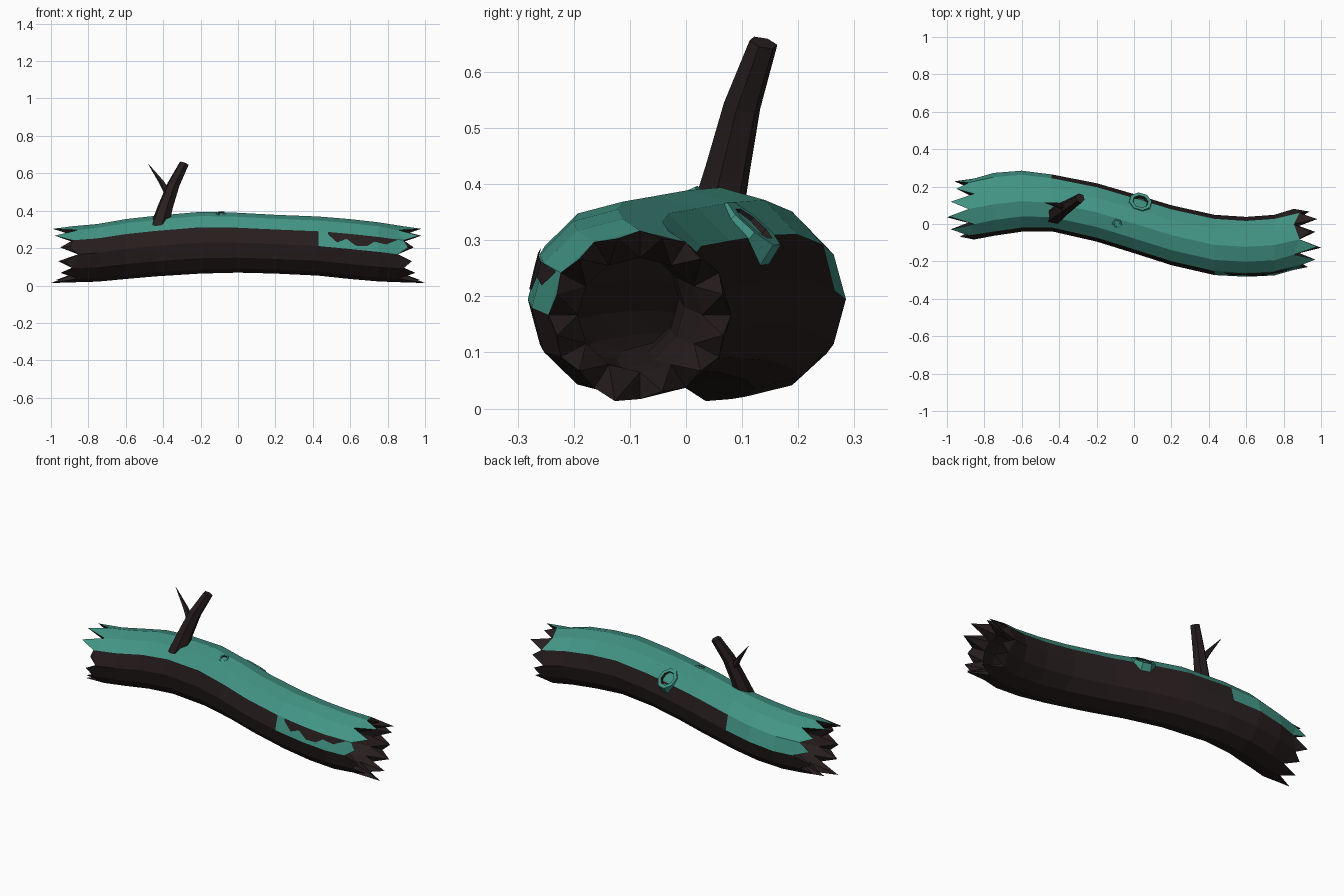
import bpy, bmesh, math
from mathutils import Vector

if "Cube" in bpy.data.objects:
    bpy.data.objects.remove(bpy.data.objects["Cube"])


def material(name, rgb):
    m = bpy.data.materials.new(name)
    m.diffuse_color = (*rgb, 1)
    m.use_nodes = True
    m.node_tree.nodes["Principled BSDF"].inputs["Base Color"].default_value = m.diffuse_color
    return m


BARK = material("dark_bark", (0.021, 0.013, 0.013))
MOSS = material("teal_moss", (0.055, 0.30, 0.235))


def finish(bm, name, normals=True):
    if normals:
        bmesh.ops.recalc_face_normals(bm, faces=bm.faces)
    me = bpy.data.meshes.new(name)
    bm.to_mesh(me)
    bm.free()
    me.materials.append(BARK)
    me.materials.append(MOSS)
    ob = bpy.data.objects.new(name, me)
    bpy.context.collection.objects.link(ob)
    return ob


# Log sections: x, centre y, centre z, half width, half height
SECTIONS = [
    (-0.87, 0.080, 0.167, 0.163, 0.150),
    (-0.75, 0.105, 0.175, 0.168, 0.154),
    (-0.60, 0.122, 0.195, 0.163, 0.160),
    (-0.44, 0.113, 0.211, 0.152, 0.162),
    (-0.20, 0.062, 0.229, 0.156, 0.165),
    (0.00, 0.002, 0.229, 0.158, 0.160),
    (0.20, -0.060, 0.221, 0.160, 0.157),
    (0.43, -0.112, 0.211, 0.161, 0.158),
    (0.60, -0.122, 0.195, 0.160, 0.160),
    (0.75, -0.113, 0.180, 0.162, 0.158),
    (0.87, -0.082, 0.167, 0.163, 0.150),
]
SIDES = 12


def section_at(x):
    for a, b in zip(SECTIONS, SECTIONS[1:]):
        if x <= b[0]:
            t = (x - a[0]) / (b[0] - a[0])
            return [p + (q - p) * t for p, q in zip(a, b)]
    return SECTIONS[-1]


def on_log(sec, degrees, f=1.0, dx=0.0):
    """Point on a section; 0 is the back, 90 the top, 180 the front."""
    x, y, z, ry, rz = sec
    a = math.radians(degrees)
    return Vector((x + dx, y + f * ry * math.cos(a), z + f * rz * math.sin(a)))


def mossy(k, x):
    if 1 <= k <= 4:
        return True
    return (k == 5 and x > 0.43) or (k == 0 and x < -0.45)


# Hollow log with splintered ends
bm = bmesh.new()
outer, inner = [], []
for i, s in enumerate(SECTIONS):
    end = -1 if i == 0 else 1 if i == len(SECTIONS) - 1 else 0
    outer.append([bm.verts.new(on_log(s, 30 * k, 1, end * (0.015 if k % 2 else -0.015)))
                  for k in range(SIDES)])
    inner.append([bm.verts.new(on_log(s, 30 * k, 0.68, -0.03 * end)) for k in range(SIDES)])
for i in range(len(SECTIONS) - 1):
    xm = (SECTIONS[i][0] + SECTIONS[i + 1][0]) / 2
    for k in range(SIDES):
        n = (k + 1) % SIDES
        f = bm.faces.new((outer[i][k], outer[i][n], outer[i + 1][n], outer[i + 1][k]))
        f.material_index = int(mossy(k, xm))
        bm.faces.new((inner[i][k], inner[i + 1][k], inner[i + 1][n], inner[i][n]))

TIPS = {
    0: [0.95, 0.95, 0.98, 0.99, 0.98, 0.90, 0.93, 0.95, 1.0, 0.97, 0.94, 0.96],
    -1: [0.94, 0.98, 0.94, 0.98, 0.97, 0.91, 0.93, 0.95, 1.0, 0.97, 0.95, 0.93],
}
for i, tips in TIPS.items():
    s = SECTIONS[i]
    side = -1 if i == 0 else 1
    for k, reach in enumerate(tips):
        n = (k + 1) % SIDES
        p = on_log(s, 30 * k + 15, 1.06 if k == 8 else 0.94)
        p.x = side * reach
        tip = bm.verts.new(p)
        a, b, c, d = outer[i][k], outer[i][n], inner[i][n], inner[i][k]
        f = bm.faces.new((a, b, tip))
        f.material_index = int(mossy(k, s[0]) and not (side > 0 and k in (1, 2)))
        for tri in ((b, c, tip), (c, d, tip), (d, a, tip)):
            bm.faces.new(tri)
finish(bm, "hollow_log")

# Bare bark patch with a ragged lower edge on the front right
bm = bmesh.new()
EDGE = [(0.48, 0.85), (0.53, 0.35), (0.58, 0.65), (0.63, 0.25), (0.69, 0.30),
        (0.73, 0.65), (0.79, 0.55), (0.85, 0.95)]


def patch_vert(x, t):
    s = section_at(x)
    p = on_log(s, 180).lerp(on_log(s, 150), t)
    return bm.verts.new(p + Vector((0, -0.004, 0.001)))


rows = [(patch_vert(x, t), patch_vert(x, 1)) for x, t in EDGE]
for a, b in zip(rows, rows[1:]):
    bm.faces.new((a[0], b[0], b[1], a[1]))
finish(bm, "bare_bark_patch")


def tube(name, path, sides, cap_depth=0.0, mat=0):
    """Tapered tube along (point, radius) pairs, with an optional hollow tip."""
    bm = bmesh.new()
    pts = [Vector(p) for p, r in path]
    rings = []
    axis = (pts[-1] - pts[0]).normalized()
    u = axis.orthogonal().normalized()
    v = axis.cross(u)

    def ring(c, r):
        return [bm.verts.new(c + r * (u * math.cos(a) + v * math.sin(a)))
                for a in (2 * math.pi * k / sides for k in range(sides))]

    for c, (_, r) in zip(pts, path):
        rings.append(ring(c, r))
    if cap_depth:
        r = path[-1][1]
        rings.append(ring(pts[-1], r * 0.68))
        rings.append(ring(pts[-1] - axis * cap_depth, r * 0.6))
    for j, (a, b) in enumerate(zip(rings, rings[1:])):
        for k in range(sides):
            n = (k + 1) % sides
            f = bm.faces.new((a[k], a[n], b[n], b[k]))
            f.material_index = 0 if cap_depth and j == len(rings) - 2 else mat
    bm.faces.new(rings[-1]).material_index = mat
    bm.faces.new(rings[0][::-1]).material_index = mat
    return finish(bm, name)


# Branch and its side twig
tube("branch", [((-0.425, 0.045, 0.30), 0.052), ((-0.385, 0.075, 0.43), 0.041),
                ((-0.345, 0.100, 0.54), 0.034), ((-0.288, 0.138, 0.652), 0.026)], 6)
tube("twig", [((-0.365, 0.090, 0.48), 0.022), ((-0.41, 0.102, 0.555), 0.014),
              ((-0.48, 0.115, 0.65), 0.001)], 5)

# Broken-off branch stub on the back and a small knot on the top front
tube("stub", [((0.02, 0.070, 0.270), 0.075), ((0.035, 0.121, 0.330), 0.062)], 8, 0.018, 1)
tube("small_knot", [((-0.09, 0.010, 0.36), 0.038), ((-0.09, -0.002, 0.387), 0.026)], 6, 0.008, 1)
